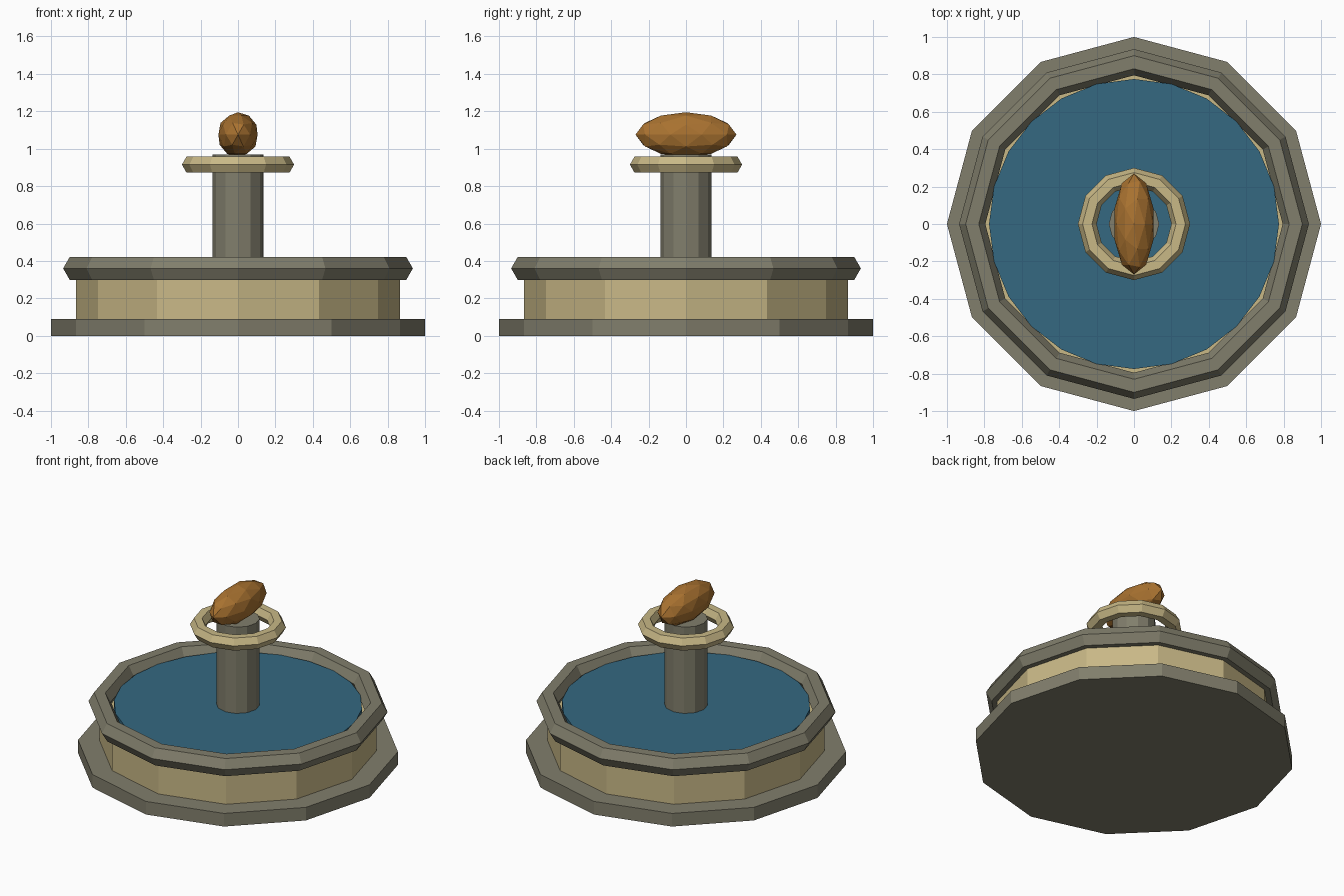
import bpy
from math import pi

if "Cube" in bpy.data.objects:
    bpy.data.objects.remove(bpy.data.objects["Cube"])


def material(name, rgb):
    m = bpy.data.materials.new(name)
    m.diffuse_color = (*rgb, 1)
    m.use_nodes = True
    m.node_tree.nodes["Principled BSDF"].inputs["Base Color"].default_value = m.diffuse_color
    return m


stone = material("stone", (0.22, 0.21, 0.15))
sand = material("sandstone", (0.58, 0.48, 0.24))
blue = material("water", (0.035, 0.14, 0.22))
bronze = material("bronze", (0.40, 0.17, 0.03))


def finish(name, mat):
    o = bpy.context.object
    o.name = name
    o.data.materials.append(mat)
    return o


def drum(name, r, z0, z1, mat, sides=12):
    bpy.ops.mesh.primitive_cylinder_add(vertices=sides, radius=r, depth=z1 - z0,
                                        location=(0, 0, (z0 + z1) / 2))
    return finish(name, mat)


def ring(name, major, minor, z, mat):
    bpy.ops.mesh.primitive_torus_add(major_segments=12, minor_segments=6,
                                     major_radius=major, minor_radius=minor,
                                     location=(0, 0, z))
    return finish(name, mat)


# basin: plinth, wall, rim and water surface
drum("plinth", 1.0, 0, 0.09, stone)
drum("basin_wall", 0.865, 0.09, 0.30, sand)
ring("basin_rim", 0.865, 0.07, 0.36, stone)
drum("water", 0.775, 0.30, 0.375, blue, 24)

# central column with collar ring
drum("column", 0.135, 0.30, 0.968, stone)
ring("collar", 0.25, 0.05, 0.915, sand)

# faceted bronze finial, long in y
bpy.ops.mesh.primitive_ico_sphere_add(subdivisions=2, radius=1, location=(0, 0, 1.075))
finial = finish("finial", bronze)
finial.scale = (0.11, 0.27, 0.12)
